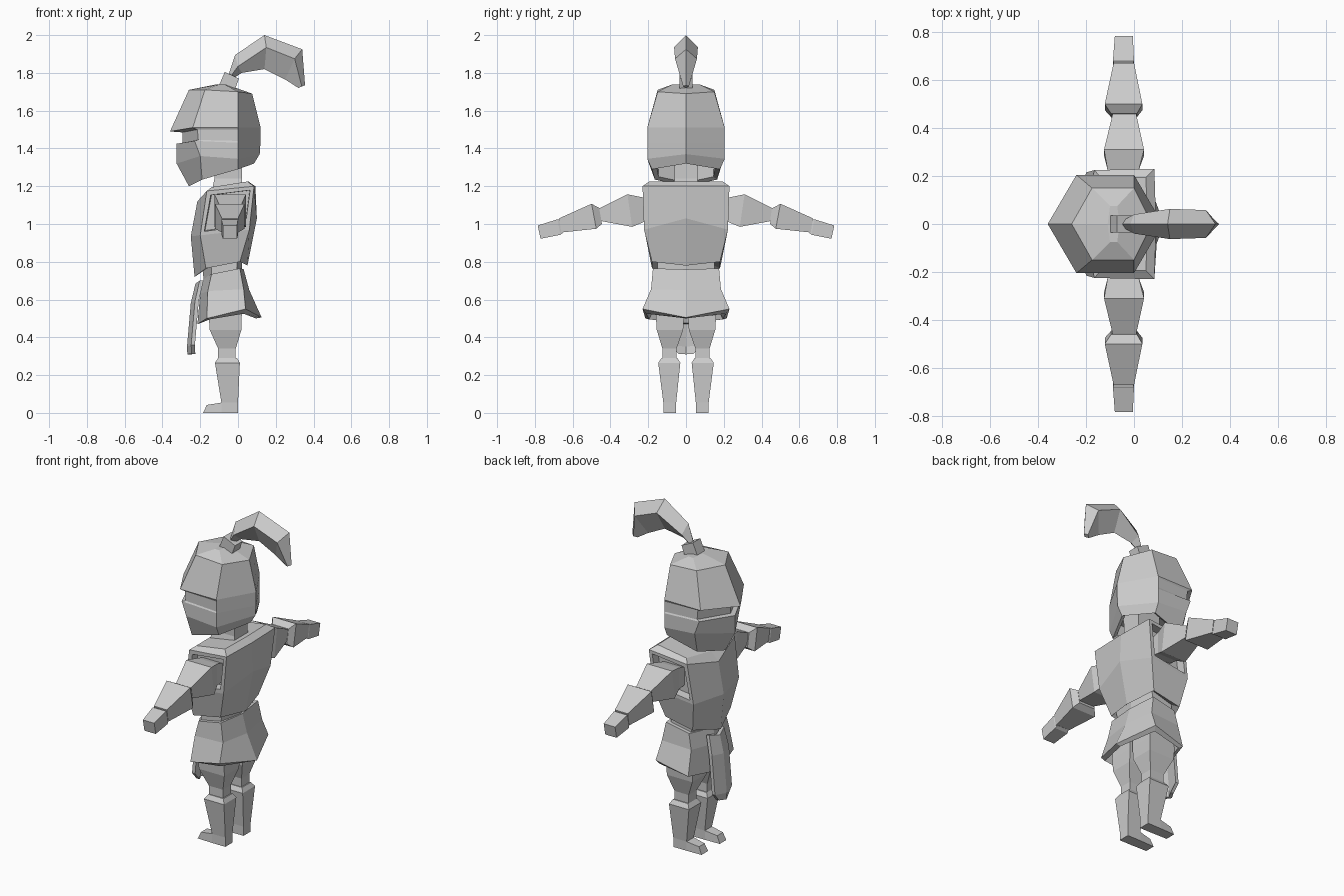
import bpy, bmesh
from mathutils import Vector

grey = bpy.data.materials.new("plain grey")
grey.diffuse_color = (0.6, 0.6, 0.6, 1)


def loft(name, rings, mirror_copy=False):
    """Skin closed rings of equal length, capping both ends."""
    bm = bmesh.new()
    sides = (1, -1) if mirror_copy else (1,)
    for s in sides:
        vs = [[bm.verts.new((x, y * s, z)) for x, y, z in r] for r in rings]
        n = len(vs[0])
        for a, b in zip(vs, vs[1:]):
            for i in range(n):
                j = (i + 1) % n
                bm.faces.new((a[i], a[j], b[j], b[i]))
        bm.faces.new(vs[0])
        bm.faces.new(vs[-1])
    bmesh.ops.recalc_face_normals(bm, faces=bm.faces)
    me = bpy.data.meshes.new(name)
    bm.to_mesh(me)
    bm.free()
    me.materials.append(grey)
    ob = bpy.data.objects.new(name, me)
    bpy.context.collection.objects.link(ob)
    return ob


def sym(fc, fs, bs, bc):
    """Six-sided ring: front centre (x,z), front side (x,y,z), back side, back centre."""
    return [(fc[0], 0, fc[1]), fs, bs, (bc[0], 0, bc[1]),
            (bs[0], -bs[1], bs[2]), (fs[0], -fs[1], fs[2])]


def box_ring_z(z, x0, x1, y0, y1):
    return [(x0, y0, z), (x1, y0, z), (x1, y1, z), (x0, y1, z)]


# Helmet: pointed crown, brim over an eye slot, faceted jaw, hollow underneath
loft("helmet", [
    sym((-.11, 1.74), (-.10, .075, 1.738), (-.07, .075, 1.738), (-.06, 1.738)),
    sym((-.26, 1.71), (-.175, .15, 1.71), (0, .15, 1.70), (.075, 1.69)),
    sym((-.36, 1.49), (-.24, .205, 1.51), (0, .205, 1.51), (.12, 1.51)),
    sym((-.295, 1.485), (-.215, .195, 1.50), (0, .205, 1.50), (.12, 1.50)),
    sym((-.295, 1.43), (-.21, .195, 1.445), (0, .205, 1.44), (.119, 1.44)),
    sym((-.325, 1.425), (-.23, .204, 1.44), (0, .205, 1.43), (.119, 1.43)),
    sym((-.325, 1.32), (-.20, .204, 1.36), (0, .205, 1.345), (.115, 1.37)),
    sym((-.26, 1.20), (-.19, .165, 1.235), (0, .18, 1.29), (.085, 1.32)),
    sym((-.235, 1.22), (-.18, .145, 1.25), (-.01, .155, 1.305), (.06, 1.335)),
    sym((-.24, 1.36), (-.18, .15, 1.36), (-.01, .16, 1.38), (.06, 1.39)),
])

# Plume holder, tilted back
loft("plume_holder", [
    [(-.10, -.035, 1.735), (-.10, .035, 1.735), (-.015, .035, 1.715), (-.015, -.035, 1.715)],
    [(-.07, -.035, 1.805), (-.07, .035, 1.805), (.005, .035, 1.77), (.005, -.035, 1.77)],
])


def diamond(top, side, bottom):
    return [(top[0], 0, top[1]), side, (bottom[0], 0, bottom[1]), (side[0], -side[1], side[2])]


# Plume sweeping backwards
loft("plume", [
    diamond((-.05, 1.79), (-.04, .018, 1.78), (-.025, 1.77)),
    diamond((-.015, 1.895), (.0, .04, 1.835), (.02, 1.80)),
    diamond((.14, 2.0), (.15, .063, 1.935), (.14, 1.82)),
    diamond((.34, 1.925), (.30, .058, 1.875), (.25, 1.765)),
    diamond((.355, 1.735), (.338, .015, 1.728), (.32, 1.72)),
])

# Neck
loft("neck", [box_ring_z(1.16, -.14, .03, -.08, .08),
              box_ring_z(1.24, -.125, .02, -.06, .06),
              box_ring_z(1.40, -.13, .02, -.065, .065)])

# Torso with recessed arm openings
torso = loft("torso", [
    sym((-.20, .755), (-.14, .15, .78), (0, .15, .82), (.03, .81)),
    sym((-.23, .72), (-.17, .18, .765), (.01, .18, .80), (.05, .78)),
    sym((-.25, .935), (-.20, .215, .94), (.06, .222, .97), (.10, 1.03)),
    sym((-.215, 1.12), (-.165, .225, 1.175), (.085, .23, 1.20), (.092, 1.20)),
    sym((-.165, 1.17), (-.14, .195, 1.195), (.05, .195, 1.225), (.055, 1.225)),
])
bm = bmesh.new()
bm.from_mesh(torso.data)
openings = [f for f in bm.faces
            if abs(f.calc_center_median().y) > .2 and abs(f.normal.y) > .8
            and f.calc_center_median().z > 1]
bmesh.ops.inset_individual(bm, faces=openings, thickness=.03, depth=0)
bmesh.ops.inset_individual(bm, faces=openings, thickness=.004, depth=-.05)
bm.to_mesh(torso.data)
bm.free()

# Waist joining torso and skirt
loft("waist", [
    sym((-.18, .68), (-.14, .15, .70), (-.01, .15, .72), (.02, .72)),
    sym((-.19, .79), (-.14, .15, .80), (0, .15, .84), (.02, .84)),
])

# Flared skirt, hollow underneath
loft("skirt", [
    sym((-.18, .715), (-.14, .172, .735), (.01, .175, .765), (.03, .76)),
    sym((-.20, .63), (-.16, .18, .645), (.03, .185, .655), (.06, .65)),
    sym((-.215, .47), (-.165, .215, .50), (.04, .23, .55), (.125, .505)),
    sym((-.20, .475), (-.15, .195, .495), (.03, .21, .525), (.095, .50)),
    sym((-.17, .58), (-.13, .16, .58), (.01, .16, .60), (.04, .60)),
])

# Folded cloth hanging at the front
def cloth(x, z, w, drop):
    return [(x, 0, z), (x + .022, w, z + drop), (x + .042, w, z + drop),
            (x + .022, 0, z), (x + .042, -w, z + drop), (x + .022, -w, z + drop)]


loft("front_cloth", [cloth(-.225, .685, .07, .015), cloth(-.25, .58, .08, .01),
                     cloth(-.27, .35, .08, .01), cloth(-.268, .31, .04, .003)])

# Legs and boots
loft("legs", [
    box_ring_z(.62, -.15, .02, .01, .155),
    box_ring_z(.52, -.155, .02, .01, .16),
    box_ring_z(.44, -.15, .018, .015, .155),
    box_ring_z(.34, -.105, -.012, .05, .125),
    box_ring_z(.28, -.105, -.012, .05, .125),
], True)
loft("boots", [
    box_ring_z(.29, -.105, -.005, .045, .13),
    box_ring_z(.265, -.122, .01, .03, .147),
    box_ring_z(.055, -.088, 0, .052, .12),
    box_ring_z(0, -.088, 0, .052, .12),
], True)
loft("feet", [
    [(-.085, .052, 0), (-.085, .12, 0), (-.085, .12, .055), (-.085, .052, .055)],
    [(-.185, .055, 0), (-.185, .117, 0), (-.165, .113, .042), (-.165, .06, .042)],
], True)


def arm_ring(y_top, y_bottom, x0, x1, z0, z1):
    return [(x0, y_bottom, z0), (x1, y_bottom, z0), (x1, y_top, z1), (x0, y_top, z1)]


# Arms held out sideways: upper sleeve, forearm cuff, hand
loft("upper_arms", [
    arm_ring(.16, .16, -.11, .02, 1.02, 1.12),
    arm_ring(.225, .225, -.11, .02, 1.01, 1.14),
    arm_ring(.31, .285, -.125, .042, .985, 1.157),
    arm_ring(.455, .445, -.09, .01, 1.015, 1.085),
    arm_ring(.48, .48, -.09, .01, 1.015, 1.08),
], True)
loft("forearms", [
    arm_ring(.46, .445, -.095, .012, 1.00, 1.085),
    arm_ring(.50, .475, -.122, .035, .975, 1.107),
    arm_ring(.672, .66, -.085, 0, .955, 1.03),
], True)
loft("hands", [
    arm_ring(.665, .65, -.08, -.005, .955, 1.02),
    arm_ring(.68, .665, -.088, 0, .943, 1.025),
    arm_ring(.785, .77, -.08, -.005, .922, .992),
], True)
